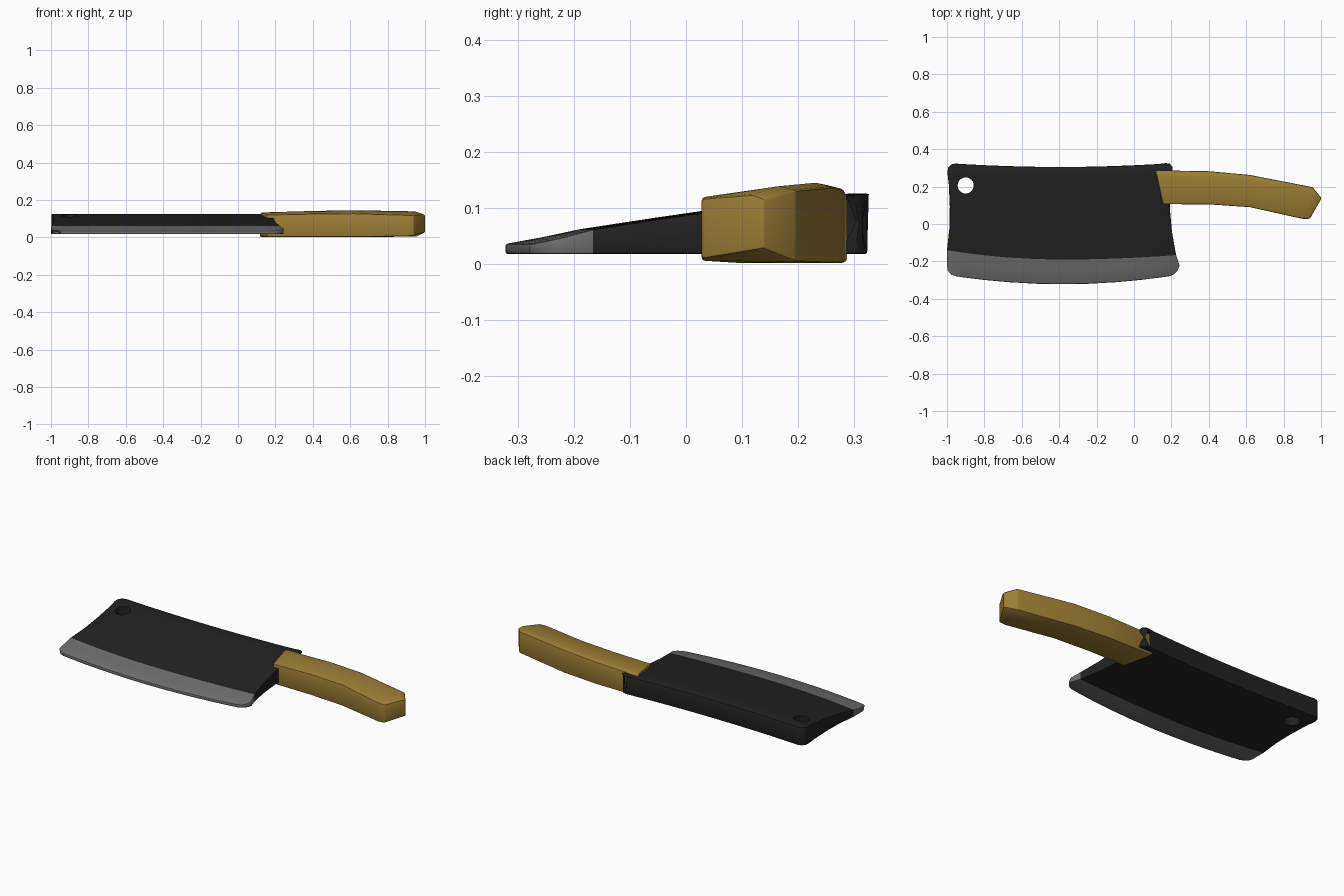
import bpy, bmesh, math

if "Cube" in bpy.data.objects:
    bpy.data.objects.remove(bpy.data.objects["Cube"])


def material(name, rgb):
    m = bpy.data.materials.new(name)
    m.diffuse_color = (*rgb, 1)
    m.use_nodes = True
    m.node_tree.nodes["Principled BSDF"].inputs["Base Color"].default_value = m.diffuse_color
    return m


BLACK = material("black steel", (0.016, 0.016, 0.016))
GREY = material("ground edge grey", (0.155, 0.155, 0.155))
GOLD = material("ochre handle", (0.33, 0.21, 0.035))


def make_object(name, bm, mats):
    bmesh.ops.recalc_face_normals(bm, faces=bm.faces[:])
    me = bpy.data.meshes.new(name)
    bm.to_mesh(me)
    bm.free()
    for m in mats:
        me.materials.append(m)
    ob = bpy.data.objects.new(name, me)
    bpy.context.collection.objects.link(ob)
    return ob


def finish(ob, bevel, cutter=None):
    # soften the edges, cut the hole, then smooth
    bpy.ops.object.select_all(action='DESELECT')
    bpy.context.view_layer.objects.active = ob
    ob.select_set(True)
    mod = ob.modifiers.new("soft_edges", 'BEVEL')
    mod.width, mod.segments = bevel, 2
    mod.limit_method, mod.angle_limit = 'ANGLE', math.radians(35)
    bpy.ops.object.modifier_apply(modifier=mod.name)
    if cutter:
        mod = ob.modifiers.new("hole", 'BOOLEAN')
        mod.object, mod.operation, mod.solver = cutter, 'DIFFERENCE', 'EXACT'
        bpy.ops.object.modifier_apply(modifier=mod.name)
    bpy.ops.object.shade_smooth_by_angle(angle=math.radians(30))


# Blade: wedge grid, rows run from cutting edge to spine
# row: (part, fraction within part, left x, right x, top z)
ROWS = [("edge", 0.0, -1.0, 0.235, 0.036), ("edge", 0.5, -1.0, 0.243, 0.048),
        ("body", 0.0, -1.0, 0.225, 0.062), ("body", 0.25, -0.987, 0.203, 0.081),
        ("body", 0.5, -0.985, 0.192, 0.099), ("body", 0.75, -0.99, 0.193, 0.115),
        ("body", 0.88, -0.997, 0.204, 0.124), ("body", 1.0, -1.0, 0.212, 0.126)]
COLS = [0, 0.07, 0.16, 0.27, 0.39, 0.5, 0.61, 0.73, 0.84, 0.93, 1]
BOTTOM = 0.018


def blade_point(row, u):
    part, f, xl, xr, z = row
    s = (2 * u - 1) ** 2
    edge, spine = -0.322 + 0.05 * s, 0.305 + 0.021 * s
    grind = -0.19 + (0.05 if u < 0.5 else 0.024) * s
    a, b = (edge, grind) if part == "edge" else (grind, spine)
    return xl + (xr - xl) * u, a + (b - a) * f, z


bm = bmesh.new()
top = [[bm.verts.new(blade_point(r, u)) for u in COLS] for r in ROWS]
low = [[bm.verts.new((v.co.x, v.co.y, BOTTOM)) for v in row] for row in top]
nr, nc = len(ROWS) - 1, len(COLS) - 1


def quad(mat, *vs):
    bm.faces.new(vs).material_index = mat


for j in range(nr):
    mat = 1 if j < 2 else 0
    for i in range(nc):
        for g in (top, low):
            quad(mat, g[j][i], g[j][i + 1], g[j + 1][i + 1], g[j + 1][i])
    for i in (0, nc):
        quad(mat, top[j][i], top[j + 1][i], low[j + 1][i], low[j][i])
for i in range(nc):
    for j in (0, nr):
        quad(1 if j == 0 else 0, top[j][i], top[j][i + 1], low[j][i + 1], low[j][i])
# rounded outline corners
corners = [bm.edges.get((top[j][i], low[j][i])) for j in (0, nr) for i in (0, nc)]
bmesh.ops.bevel(bm, geom=corners, offset=0.045, segments=3, profile=0.5,
                affect='EDGES', material=-1)
blade = make_object("blade", bm, [BLACK, GREY])

# Hanging hole
bpy.ops.mesh.primitive_cylinder_add(vertices=24, radius=0.043, depth=0.5,
                                    location=(-0.9, 0.206, 0.07))
cutter = bpy.context.object
cutter.name = "hole_cutter"
cutter.data.materials.append(BLACK)
cutter.hide_render = True
finish(blade, 0.008, cutter)
bpy.data.objects.remove(cutter)

# Handle: loft of five-sided sections
# station: front x, y, back x, y, bottom z front, back, top z front, back
STATIONS = [(0.155, 0.106, 0.115, 0.287, 0.003, 0.003, 0.121, 0.133),
            (0.40, 0.105, 0.40, 0.282, 0.002, 0.002, 0.126, 0.141),
            (0.62, 0.09, 0.62, 0.262, 0.002, 0.002, 0.128, 0.145),
            (0.90, 0.028, 0.955, 0.197, 0.006, 0.004, 0.119, 0.139),
            (0.94, 0.028, 1.003, 0.138, 0.009, 0.028, 0.117, 0.124)]
bm = bmesh.new()
rings = []
for fx, fy, bx, by, bf, bb, tf, tb in STATIONS:
    cx, cy = bx + (fx - bx) * 0.18, by + (fy - by) * 0.18
    rings.append([bm.verts.new(p) for p in (
        (fx, fy, bf), (bx, by, bb), (bx, by, tb - 0.008), (cx, cy, tb), (fx, fy, tf))])
for a, b in zip(rings, rings[1:]):
    for k in range(5):
        n = (k + 1) % 5
        bm.faces.new((a[k], a[n], b[n], b[k]))
bm.faces.new(rings[0])
bm.faces.new(rings[-1])
handle = make_object("handle", bm, [GOLD])
finish(handle, 0.006)
